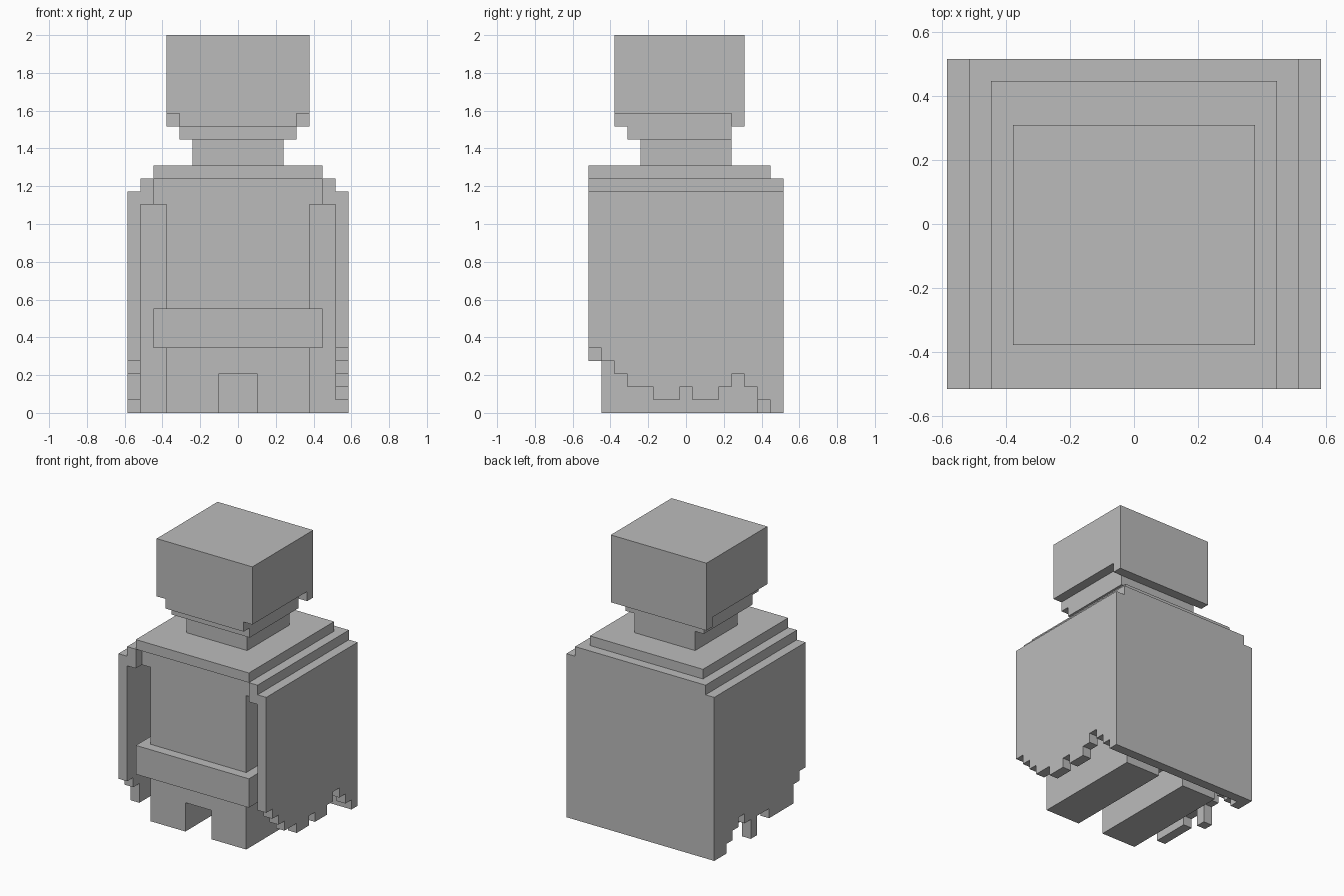
import bpy
import bmesh
from mathutils import Vector

if "Cube" in bpy.data.objects:
    bpy.data.objects.remove(bpy.data.objects["Cube"], do_unlink=True)

UNIT = 2 / 29                       # one block
ORIGIN = Vector((8.5, 7.5, 0))      # block grid point at the model centre

grey = bpy.data.materials.new("plain grey")
grey.use_nodes = True
colour = (0.5, 0.5, 0.5, 1)
grey.diffuse_color = colour
grey.node_tree.nodes["Principled BSDF"].inputs["Base Color"].default_value = colour


def to_world(x, y, z):
    return (Vector((x, y, z)) - ORIGIN) * UNIT


def finish(name, bm):
    bmesh.ops.recalc_face_normals(bm, faces=bm.faces)
    mesh = bpy.data.meshes.new(name)
    bm.to_mesh(mesh)
    bm.free()
    mesh.materials.append(grey)
    obj = bpy.data.objects.new(name, mesh)
    bpy.context.collection.objects.link(obj)
    return obj


def block(name, xs, ys, zs):
    """Box spanning the given block ranges."""
    bm = bmesh.new()
    bmesh.ops.create_cube(bm, size=1)
    for v in bm.verts:
        v.co = to_world(*(r[0] if c < 0 else r[1] for c, r in zip(v.co, (xs, ys, zs))))
    return finish(name, bm)


def ragged_wall(name, x, top, hem):
    """One-block-thick side sheet whose lower edge follows the hem heights."""
    outline = [(len(hem), top), (0, top)]
    for y, z in enumerate(hem):
        for point in ((y, z), (y + 1, z)):
            if point != outline[-1]:
                outline.append(point)
    bm = bmesh.new()
    face = bm.faces.new([bm.verts.new(to_world(x, y, z)) for y, z in outline])
    new = bmesh.ops.extrude_face_region(bm, geom=[face])["geom"]
    moved = [v for v in new if isinstance(v, bmesh.types.BMVert)]
    bmesh.ops.translate(bm, verts=moved, vec=(UNIT, 0, 0))
    return finish(name, bm)


# Head with stepped underside and a lip at the back
block("head", (3, 14), (2, 12), (23, 29))
block("head_back_lip", (3, 14), (11, 12), (22, 23))
block("jaw", (4, 13), (2, 11), (22, 23))
block("chin", (4, 13), (3, 11), (21, 22))
block("neck", (5, 12), (4, 11), (19, 21))

# Shoulders
block("collar", (2, 15), (0, 14), (18, 19))
block("shoulders", (1, 16), (1, 15), (16, 18))

# Torso and belt
block("torso", (3, 14), (1, 13), (3, 16))
block("belt", (2, 15), (0, 14), (5, 8))

# Mirrored legs and front shoulder tabs
for side, flip in (("right", False), ("left", True)):
    def span(a, b):
        return (17 - b, 17 - a) if flip else (a, b)
    block(side + "_leg", span(3, 7), (1, 13), (0, 3))
    block(side + "_shoulder_tab", span(1, 2), (0, 1), (16, 18))

# Cloak: straight back sheet and two sides with torn hems
block("cloak_back", (1, 16), (14, 15), (0, 16))
ragged_wall("cloak_left", 16, 17, [5, 4, 3, 2, 2, 1, 1, 2, 1, 1, 2, 3, 2, 1, 0])
ragged_wall("cloak_right", 0, 17, [4, 3, 1, 1, 1, 1, 2, 2, 0, 2, 3, 2, 1, 0, 0])
